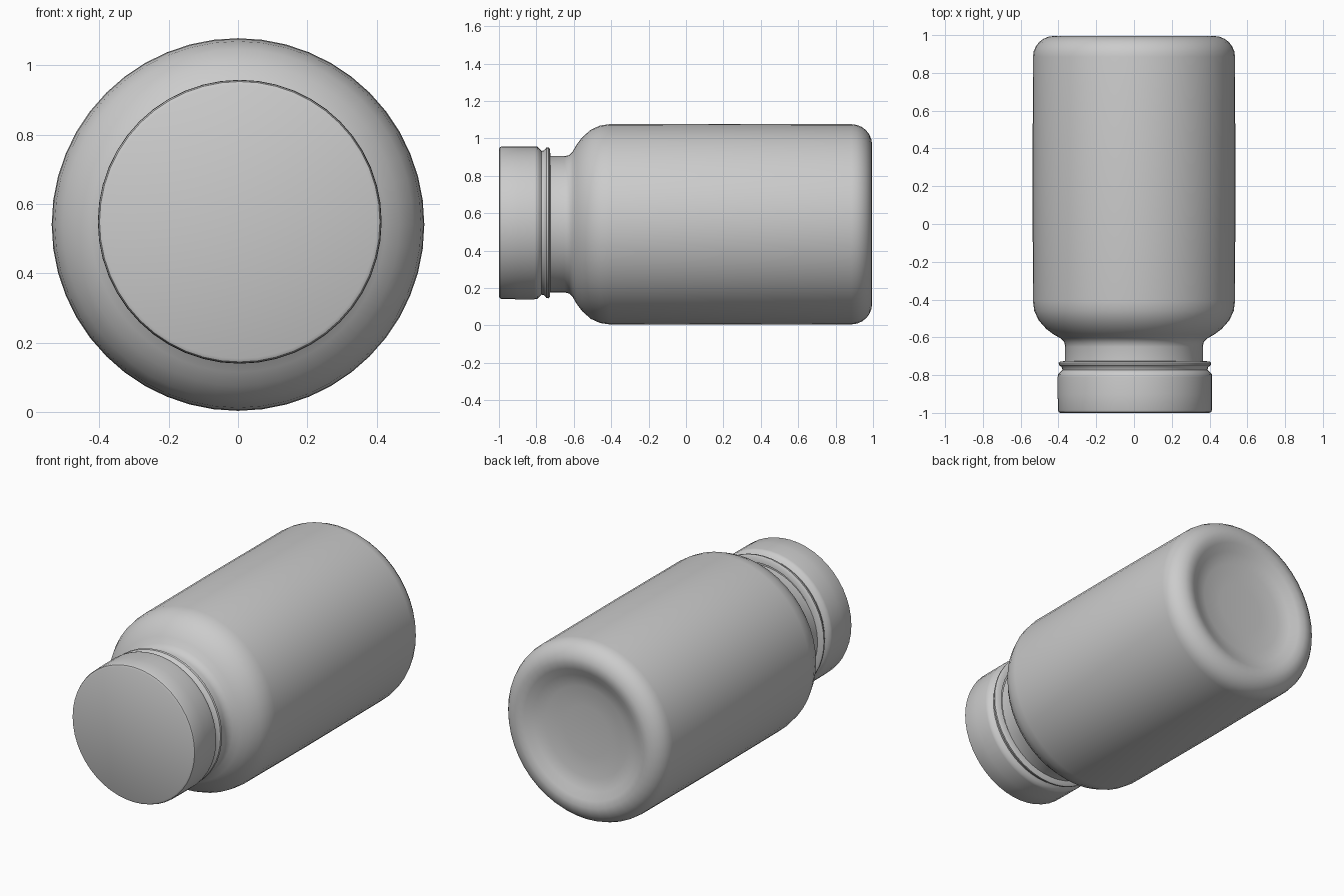
import bpy, bmesh, math

if "Cube" in bpy.data.objects:
    bpy.data.objects.remove(bpy.data.objects["Cube"])

SEGMENTS = 48


def lathe(name, profile, cx, cz, angle):
    """Revolve (y, radius) points about an axis parallel to y."""
    bm = bmesh.new()
    rings = []
    for y, r in profile:
        if r == 0:
            rings.append([bm.verts.new((cx, y, cz))])
            continue
        rings.append([bm.verts.new((cx + r * math.cos(2 * math.pi * i / SEGMENTS), y,
                                    cz + r * math.sin(2 * math.pi * i / SEGMENTS)))
                      for i in range(SEGMENTS)])
    for a, b in zip(rings, rings[1:]):
        for i in range(SEGMENTS):
            j = (i + 1) % SEGMENTS
            quad = [a[i % len(a)], a[j % len(a)], b[j % len(b)], b[i % len(b)]]
            bm.faces.new(list(dict.fromkeys(quad)))
    bmesh.ops.recalc_face_normals(bm, faces=bm.faces)
    mesh = bpy.data.meshes.new(name)
    bm.to_mesh(mesh)
    bm.free()
    # make sure the surface faces outward
    obj = bpy.data.objects.new(name, mesh)
    bpy.context.collection.objects.link(obj)
    bpy.ops.object.select_all(action='DESELECT')
    obj.select_set(True)
    bpy.context.view_layer.objects.active = obj
    bpy.ops.object.shade_smooth_by_angle(angle=math.radians(angle))
    return obj


# bottle: dished base, rounded heel, straight wall, curved shoulder, neck
heel = [(0.885 + 0.11 * math.sin(t), 0.425 + 0.11 * math.cos(t))
        for t in (math.radians(90 - 15 * k) for k in range(7))]
bottle = [(0.93, 0), (0.932, 0.15), (0.94, 0.27), (0.958, 0.34), (0.985, 0.385)] + heel + [
    (0.2, 0.537), (-0.41, 0.535), (-0.46, 0.528), (-0.51, 0.505), (-0.555, 0.465),
    (-0.585, 0.425), (-0.605, 0.39), (-0.625, 0.37), (-0.65, 0.364), (-0.725, 0.364)]
lathe("bottle", bottle, 0.0, 0.541, 60)

# cap: tamper ring, groove, skirt and flat top
cap = [(-0.725, 0.364), (-0.728, 0.395), (-0.735, 0.404), (-0.747, 0.402), (-0.757, 0.388),
       (-0.772, 0.384), (-0.782, 0.395), (-0.795, 0.407), (-0.81, 0.409), (-0.9, 0.409),
       (-0.985, 0.408), (-0.995, 0.404), (-1.0, 0.394), (-1.0, 0)]
lathe("cap", cap, 0.005, 0.549, 40)
